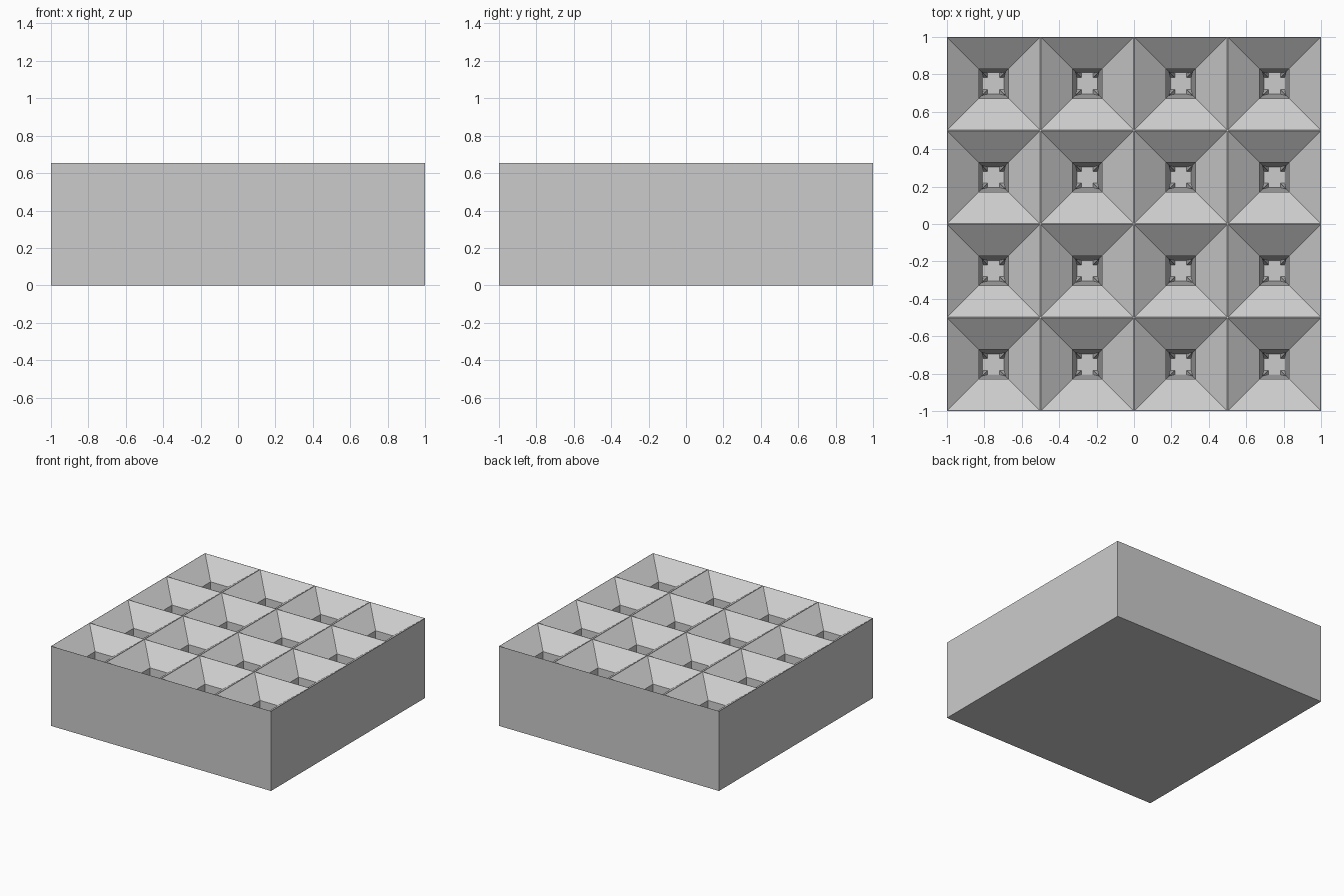
import bpy, bmesh

if "Cube" in bpy.data.objects:
    bpy.data.objects.remove(bpy.data.objects["Cube"])

TOP = 0.655      # rim height
LIP = 0.53       # height where each funnel meets its shaft
FLOOR = 0.05     # height of the shaft floor
CELLS = (-0.75, -0.25, 0.25, 0.75)

grey = bpy.data.materials.new("light_grey")
grey.diffuse_color = (0.6, 0.6, 0.6, 1)
grey.use_nodes = True
grey.node_tree.nodes["Principled BSDF"].inputs["Base Color"].default_value = grey.diffuse_color


def make_object(name, bm):
    mesh = bpy.data.meshes.new(name)
    bm.to_mesh(mesh)
    bm.free()
    mesh.materials.append(grey)
    obj = bpy.data.objects.new(name, mesh)
    bpy.context.collection.objects.link(obj)
    return obj


def square(bm, cx, cy, half, z):
    return [bm.verts.new((cx + sx * half, cy + sy * half, z))
            for sx, sy in ((-1, -1), (1, -1), (1, 1), (-1, 1))]


def bridge(bm, upper, lower):
    # faces look towards the middle of the cell
    for i in range(4):
        j = (i + 1) % 4
        bm.faces.new((upper[i], upper[j], lower[j], lower[i]))


# Tray: outer box with sixteen square funnels and shafts
bm = bmesh.new()
base = square(bm, 0, 0, 1, 0)
rim = square(bm, 0, 0, 1, TOP)
bm.faces.new(base[::-1])
for i in range(4):
    j = (i + 1) % 4
    bm.faces.new((base[i], base[j], rim[j], rim[i]))
profile = ((0.25, TOP), (0.248, TOP), (0.08, LIP), (0.056, FLOOR))
for cx in CELLS:
    for cy in CELLS:
        rings = [square(bm, cx, cy, half, z) for half, z in profile]
        for upper, lower in zip(rings, rings[1:]):
            bridge(bm, upper, lower)
        bm.faces.new(rings[-1])
bmesh.ops.remove_doubles(bm, verts=bm.verts[:], dist=0.0005)
make_object("funnel_tray", bm)

# Corner ribs: small tapered wedges in the four corners of every shaft
bm = bmesh.new()
for cx in CELLS:
    for cy in CELLS:
        for sx in (-1, 1):
            for sy in (-1, 1):
                def point(x, y, z):
                    return bm.verts.new((cx + sx * x, cy + sy * y, z))
                a = point(0.032, 0.032, FLOOR)
                b = point(0.056, 0.032, FLOOR)
                c = point(0.056, 0.056, FLOOR)
                d = point(0.032, 0.056, FLOOR)
                tip = point(0.063, 0.063, FLOOR + 0.16)
                bm.faces.new((a, b, c, d))
                for p, q in ((a, b), (b, c), (c, d), (d, a)):
                    bm.faces.new((p, q, tip))
bmesh.ops.recalc_face_normals(bm, faces=bm.faces[:])
make_object("corner_ribs", bm)
